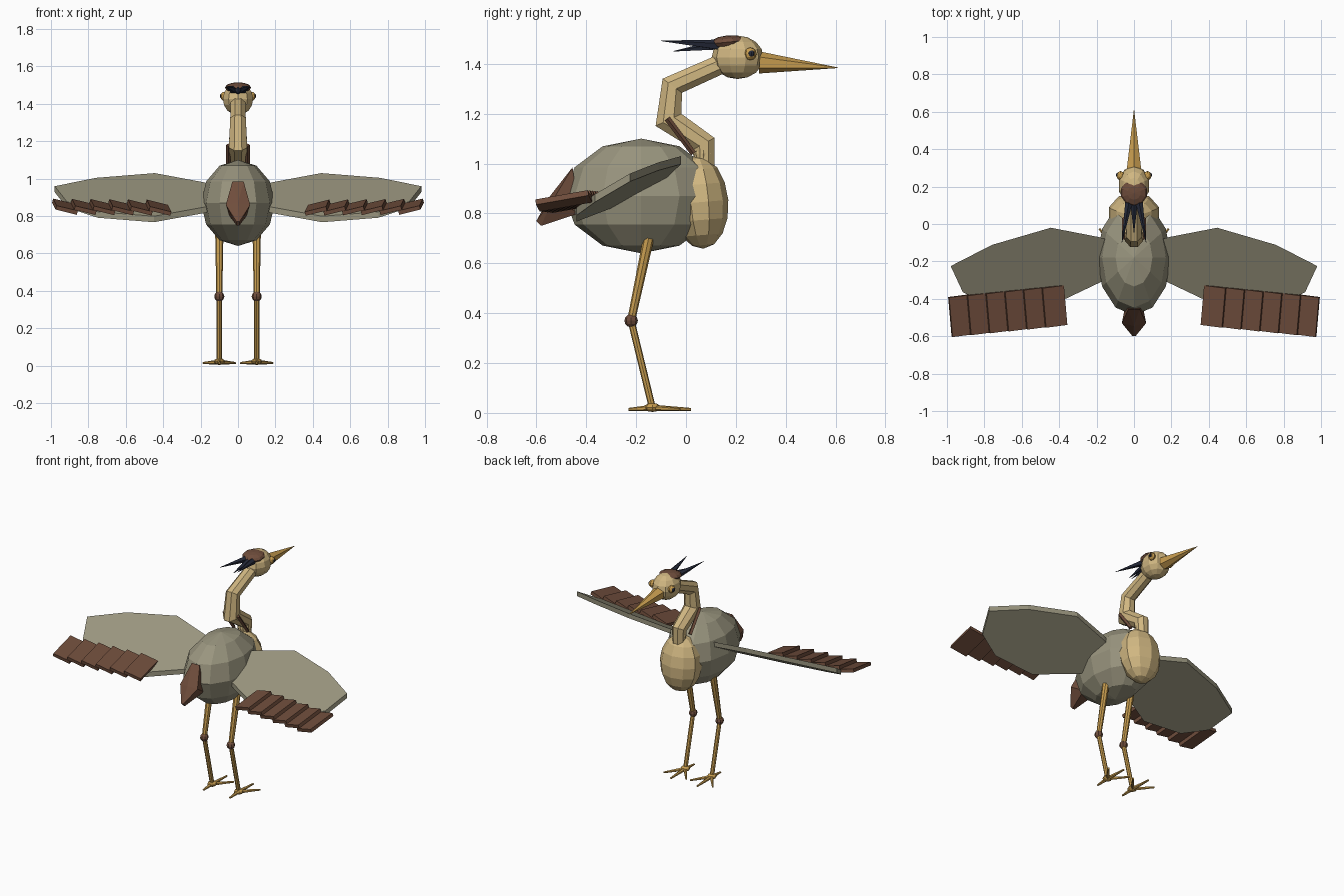
import bpy, bmesh, math
from mathutils import Vector, Matrix, Euler

if "Cube" in bpy.data.objects:
    bpy.data.objects.remove(bpy.data.objects["Cube"])


def mat(name, rgb):
    m = bpy.data.materials.new(name)
    m.diffuse_color = (*rgb, 1)
    m.use_nodes = True
    m.node_tree.nodes["Principled BSDF"].inputs["Base Color"].default_value = m.diffuse_color
    return m


GREY = mat("grey_plumage", (0.32, 0.30, 0.21))
TAN = mat("tan_plumage", (0.63, 0.47, 0.22))
BROWN = mat("brown_feather", (0.16, 0.075, 0.045))
GOLD = mat("gold", (0.58, 0.34, 0.08))
DARK = mat("dark", (0.02, 0.025, 0.045))


def finish(name, bm, material):
    bmesh.ops.recalc_face_normals(bm, faces=bm.faces)
    me = bpy.data.meshes.new(name)
    bm.to_mesh(me)
    bm.free()
    me.materials.append(material)
    ob = bpy.data.objects.new(name, me)
    bpy.context.collection.objects.link(ob)
    return ob


def ball(name, loc, radii, material, seg=10, rings=6, tilt=0):
    bm = bmesh.new()
    bmesh.ops.create_uvsphere(bm, u_segments=seg, v_segments=rings, radius=1)
    bm.transform(Matrix.LocRotScale(Vector(loc), Euler((tilt, 0, 0)), Vector(radii)))
    return finish(name, bm, material)


def rod(name, p, q, r1, r2, material, n=6, flat=1):
    p, q = Vector(p), Vector(q)
    d = q - p
    bm = bmesh.new()
    bmesh.ops.create_cone(bm, cap_ends=True, segments=n, radius1=r1,
                          radius2=max(r2, 0.001), depth=d.length)
    bm.transform(Matrix.LocRotScale((p + q) / 2, d.to_track_quat('Z', 'Y'),
                                    Vector((flat, 1, 1))))
    return finish(name, bm, material)


def box(name, loc, size, rot, material):
    bm = bmesh.new()
    bmesh.ops.create_cube(bm, size=1)
    bm.transform(Matrix.LocRotScale(Vector(loc), Euler(rot), Vector(size)))
    return finish(name, bm, material)


def tube(name, path, material, n=8):
    # sweep a ring along a (y, z, radius) path, mitred at each bend
    bm = bmesh.new()
    pts = [Vector((0, y, z)) for y, z, r in path]
    rings = []
    for i, p in enumerate(pts):
        a = (p - pts[i - 1]).normalized() if i else None
        b = (pts[i + 1] - p).normalized() if i < len(pts) - 1 else None
        t = ((a or b) + (b or a)).normalized()
        side = Vector((0, -t.z, t.y))
        k = 1 / max(t.dot(a or b), 0.6)
        r = path[i][2]
        rings.append([bm.verts.new(p + Vector((r * math.cos(w), 0, 0)) + side * r * k * math.sin(w))
                      for w in (2 * math.pi * (j + 0.5) / n for j in range(n))])
    for u, v in zip(rings, rings[1:]):
        for j in range(n):
            bm.faces.new((u[j], u[(j + 1) % n], v[(j + 1) % n], v[j]))
    bm.faces.new(rings[0])
    bm.faces.new(rings[-1])
    return finish(name, bm, material)


# body and breast
ball("body", (0, -0.18, 0.87), (0.197, 0.308, 0.23), GREY, 12, 6)
ball("breast", (0, 0.055, 0.845), (0.14, 0.115, 0.187), TAN, 10, 8, 0.08)

# neck and head
tube("neck", [(0.075, 0.98, 0.042), (0.072, 1.08, 0.046), (-0.07, 1.175, 0.053),
              (-0.055, 1.312, 0.045), (0.17, 1.412, 0.042)], TAN)
ball("neck_base", (0, 0.07, 1.04), (0.045, 0.042, 0.06), TAN, 8, 6)
ball("head", (0, 0.207, 1.426), (0.085, 0.104, 0.087), TAN, 10, 8)
ball("crown", (0, 0.168, 1.487), (0.072, 0.073, 0.027), BROWN, 10, 6, 0.1)
rod("beak", (0, 0.295, 1.405), (0, 0.61, 1.384), 0.044, 0, GOLD, 6)

# crest plumes
rod("crest_middle", (0, 0.13, 1.475), (0, -0.05, 1.45), 0.022, 0, DARK, 5)

# tail wedge
bm = bmesh.new()
for x, y, z in [(0.03, -0.455, 0.985), (0.065, -0.53, 0.86), (0.008, -0.60, 0.77),
                (0.008, -0.582, 0.75), (0.045, -0.43, 0.80)]:
    bm.verts.new((x, y, z))
    bm.verts.new((-x, y, z))
bm.verts.new((0, -0.545, 0.87))
bmesh.ops.convex_hull(bm, input=bm.verts)
finish("tail", bm, BROWN)

WING = [(0.12, -0.09), (0.187, -0.07), (0.445, -0.02), (0.76, -0.112), (0.98, -0.225),
        (0.915, -0.365), (0.75, -0.44), (0.45, -0.44), (0.187, -0.315), (0.12, -0.28)]

for s, side in ((1, "right"), (-1, "left")):
    # face details
    ball(f"eye_{side}", (s * 0.072, 0.258, 1.44), (0.022, 0.025, 0.025), GOLD, 8, 6)
    ball(f"pupil_{side}", (s * 0.085, 0.262, 1.441), (0.012, 0.014, 0.014), DARK, 8, 6)
    rod(f"crest_{side}", (s * 0.025, 0.13, 1.475), (s * 0.065, -0.10, 1.492), 0.022, 0, DARK, 5)
    rod(f"neck_stripe_{side}", (s * 0.052, -0.075, 1.18), (s * 0.052, 0.03, 1.04),
        0.012, 0.012, BROWN, 4)

    # wing plate, leading edge raised
    bm = bmesh.new()
    top, low = [[bm.verts.new((s * x, y, 1.005 + 0.08 * x + 0.55 * y - t)) for x, y in WING]
                for t in (0, 0.032)]
    bm.faces.new(top)
    bm.faces.new(low)
    for j in range(len(WING)):
        k = (j + 1) % len(WING)
        bm.faces.new((top[j], top[k], low[k], low[j]))
    finish(f"wing_{side}", bm, GREY)

    # flight feathers
    for i in range(6):
        box(f"flight_feather_{side}_{i + 1}",
            (s * (0.425 + 0.1 * i), -0.44 - 0.01 * i, 0.845 + 0.001 * i), (0.118, 0.215, 0.022),
            (0.18, -s * 0.24, -s * 0.13), BROWN)

    # leg
    hip, knee, ankle = (s * 0.1, -0.15, 0.70), (s * 0.1, -0.22, 0.37), (s * 0.1, -0.135, 0.02)
    rod(f"upper_leg_{side}", hip, knee, 0.022, 0.016, GOLD, 8)
    rod(f"lower_leg_{side}", knee, ankle, 0.014, 0.014, GOLD, 8)
    ball(f"knee_{side}", knee, (0.027, 0.027, 0.027), BROWN, 8, 6)
    ball(f"foot_{side}", (s * 0.1, -0.135, 0.022), (0.03, 0.033, 0.018), GOLD, 8, 6)

    # three front toes and one back toe
    for name, dx, dy in (("middle", 0, 0.155), ("outer", 0.085, 0.11),
                         ("inner", -0.085, 0.11), ("back", 0, -0.095)):
        rod(f"toe_{name}_{side}", ankle, (s * (0.1 + dx), -0.135 + dy, 0.014),
            0.013, 0.006, GOLD, 6)
